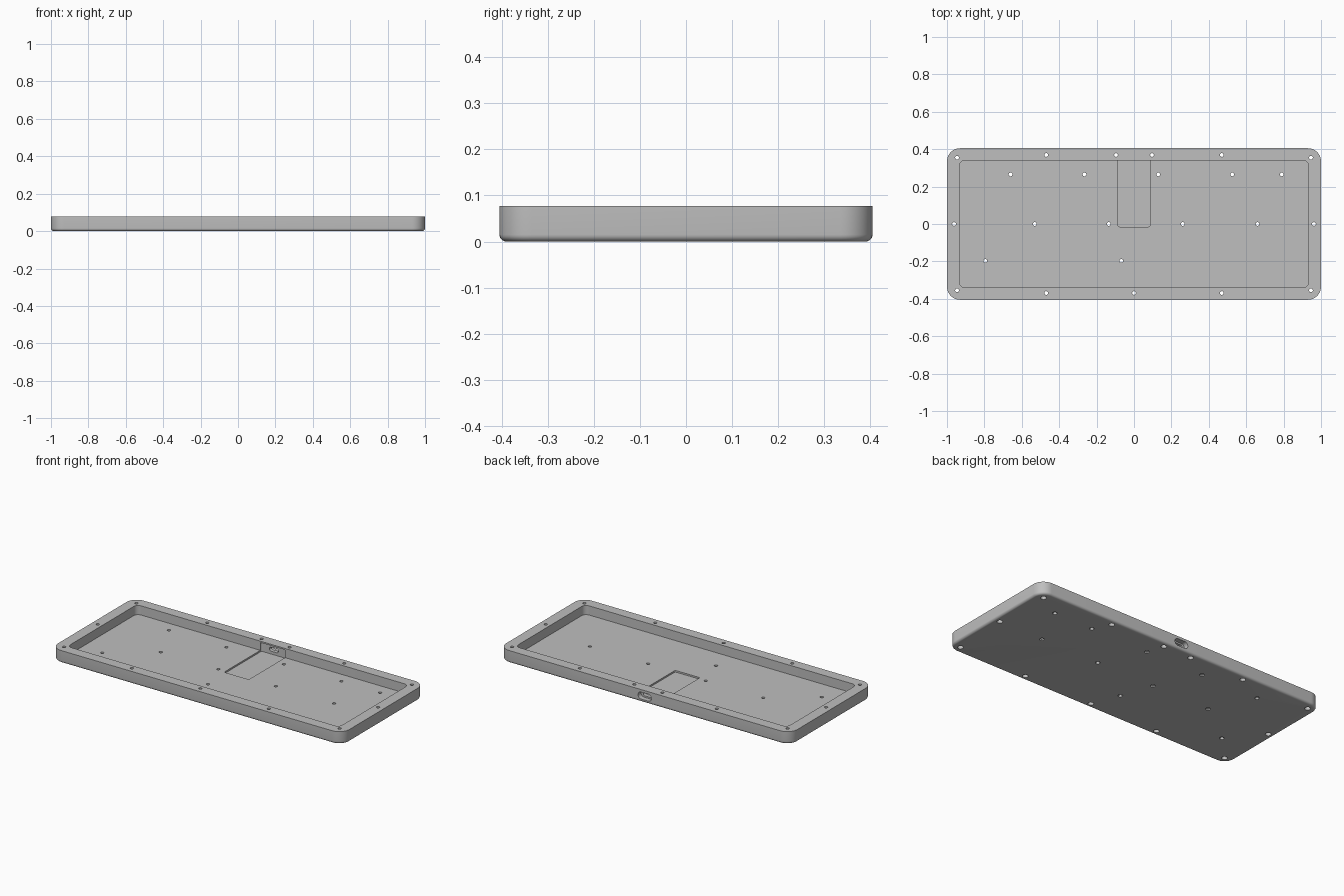
import bpy, bmesh
from math import cos, sin, pi
from mathutils import Matrix, Vector

old = bpy.data.objects.get("Cube")
if old:
    bpy.data.objects.remove(old, do_unlink=True)

HEIGHT, FLOOR = 0.077, 0.02
HALF_X, HALF_Y, CORNER = 1.0, 0.405, 0.07

grey = bpy.data.materials.new("case grey")
grey.use_nodes = True
grey.diffuse_color = (0.52, 0.52, 0.52, 1)
grey.node_tree.nodes["Principled BSDF"].inputs["Base Color"].default_value = grey.diffuse_color


def rounded_loop(hx, hy, r, z, segments=10):
    """Rounded rectangle outline at height z."""
    points = []
    for quarter, (sx, sy) in enumerate([(1, 1), (-1, 1), (-1, -1), (1, -1)]):
        for i in range(segments + 1):
            a = (quarter + i / segments) * pi / 2
            points.append(Vector((sx * (hx - r) + r * cos(a), sy * (hy - r) + r * sin(a), z)))
    return points


def circle_loop(r, z, sides=20):
    return [Vector((r * cos(2 * pi * i / sides), r * sin(2 * pi * i / sides), z)) for i in range(sides)]


def add_loft(bm, loops, matrix=Matrix()):
    """Closed solid through a stack of outlines."""
    rings = [[bm.verts.new(matrix @ p) for p in loop] for loop in loops]
    for low, high in zip(rings, rings[1:]):
        for i in range(len(low)):
            j = (i + 1) % len(low)
            bm.faces.new((low[i], low[j], high[j], high[i]))
    bm.faces.new(rings[0][::-1])
    bm.faces.new(rings[-1])


def make_object(name, bm):
    bmesh.ops.remove_doubles(bm, verts=bm.verts, dist=1e-5)
    bmesh.ops.recalc_face_normals(bm, faces=bm.faces)
    mesh = bpy.data.meshes.new(name)
    bm.to_mesh(mesh)
    bm.free()
    mesh.materials.append(grey)
    obj = bpy.data.objects.new(name, mesh)
    bpy.context.collection.objects.link(obj)
    return obj


def cut(target, solids):
    """Subtract a list of (loops, matrix) solids from the target."""
    bm = bmesh.new()
    for loops, matrix in solids:
        add_loft(bm, loops, matrix)
    cutter = make_object("cutter", bm)
    cutter.hide_render = True
    mod = target.modifiers.new("cut", 'BOOLEAN')
    mod.operation, mod.solver, mod.object = 'DIFFERENCE', 'EXACT', cutter
    bpy.context.view_layer.objects.active = target
    bpy.ops.object.modifier_apply(modifier=mod.name)
    bpy.data.objects.remove(cutter, do_unlink=True)


# Outer tray with a filleted lower edge
bm = bmesh.new()
fillet = 0.015
shell = []
for i in range(7):
    a = i / 6 * pi / 2
    inset = fillet * (1 - sin(a))
    shell.append(rounded_loop(HALF_X - inset, HALF_Y - inset, CORNER - inset, fillet * (1 - cos(a))))
shell.append(rounded_loop(HALF_X, HALF_Y, CORNER, HEIGHT))
add_loft(bm, shell)
case = make_object("keyboard_case", bm)

# Main cavity
cut(case, [([rounded_loop(0.933, 0.34, 0.03, z) for z in (FLOOR, 0.1)], Matrix())])

# Shallow connector board pocket running under the back rim
front, back = -0.015, 0.352
cut(case, [([rounded_loop(0.085, (back - front) / 2, 0.008, z, 4) for z in (0.01, 0.068)],
            Matrix.Translation((0, (front + back) / 2, 0)))])

# Cable port: wide outer pocket, then a narrow slot through the wall
lay_down = Matrix.Translation((0, 0, 0.04)) @ Matrix.Rotation(-pi / 2, 4, 'X')
cut(case, [([rounded_loop(0.046, 0.0215, 0.0214, y) for y in (0.375, 0.45)], lay_down)])
cut(case, [([rounded_loop(0.031, 0.012, 0.0119, y) for y in (0.33, 0.4)], lay_down)])

# Screw holes: mirrored rim positions and the scattered floor positions
rim = [(0, -0.369)]
for s in (1, -1):
    rim += [(s * 0.946, 0.355), (s * 0.946, -0.355), (s * 0.962, 0),
            (s * 0.47, 0.369), (s * 0.47, -0.369), (s * 0.096, 0.369)]
floor = [(x, 0.265) for x in (-0.66, -0.265, 0.13, 0.525, 0.79)]
floor += [(x, 0) for x in (-0.53, -0.135, 0.26, 0.66)]
floor += [(-0.795, -0.197), (-0.068, -0.197)]


def stepped_hole(head, shank, depth):
    return [circle_loop(head, -0.02), circle_loop(head, depth),
            circle_loop(shank, depth), circle_loop(shank, 0.1)]


for spots, hole in ((rim, stepped_hole(0.0165, 0.01, 0.03)),
                    (floor, stepped_hole(0.0135, 0.01, 0.008))):
    cut(case, [(hole, Matrix.Translation((x, y, 0))) for x, y in spots])

# Smooth the rounded edges, keep the rim and holes crisp
bpy.ops.object.select_all(action='DESELECT')
case.select_set(True)
bpy.context.view_layer.objects.active = case
bpy.ops.object.shade_smooth_by_angle(angle=pi / 6)
